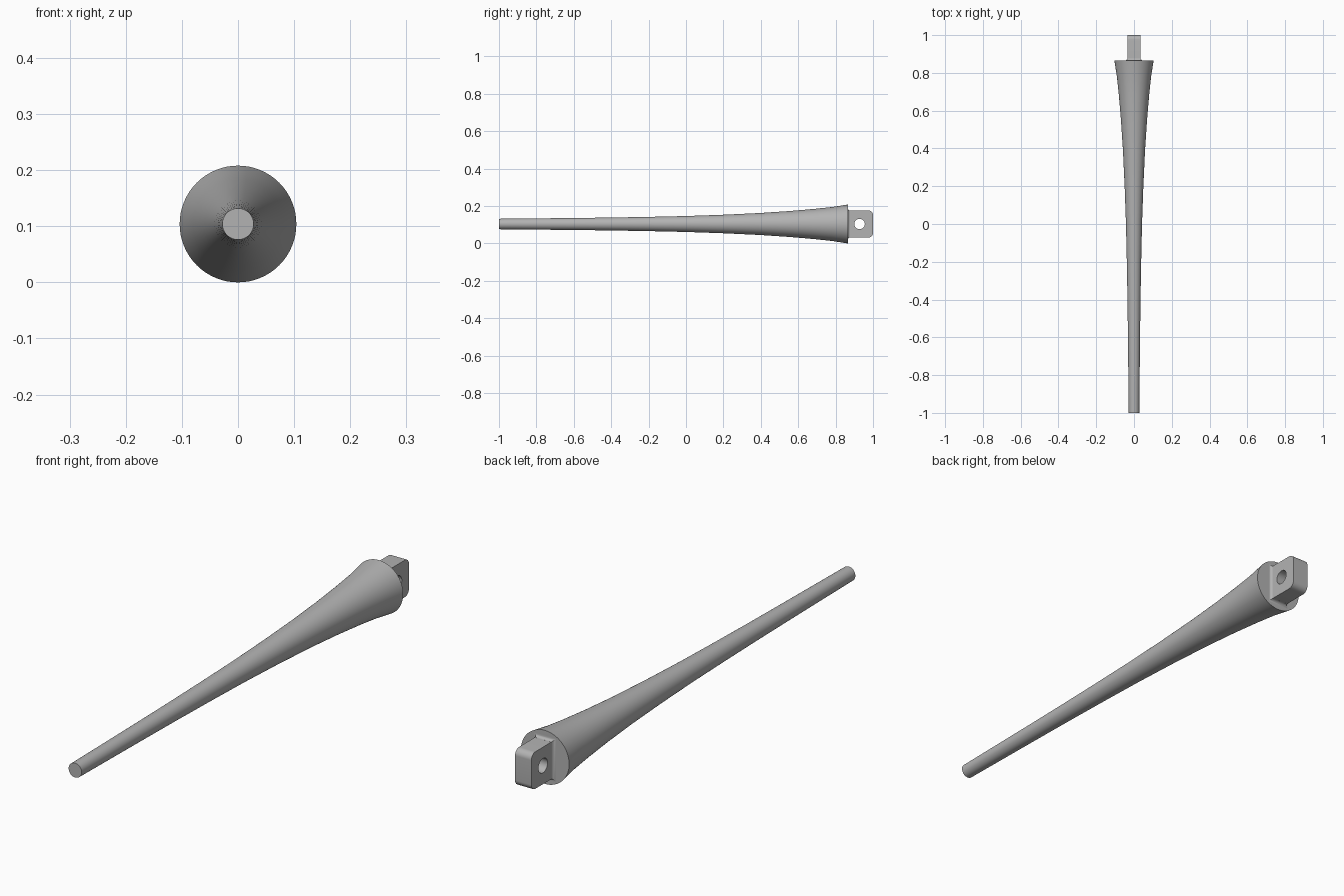
import bpy, bmesh
from math import sin, cos, pi, radians

if "Cube" in bpy.data.objects:
    bpy.data.objects.remove(bpy.data.objects["Cube"])

AXIS_Z = 0.104
FACE_Y = 0.866
TANG_X, TANG_Z = 0.035, 0.072

grey = bpy.data.materials.new("plain grey")
grey.use_nodes = True
grey.diffuse_color = (0.45, 0.45, 0.45, 1)
grey.node_tree.nodes["Principled BSDF"].inputs["Base Color"].default_value = (0.45, 0.45, 0.45, 1)


def finish(obj):
    obj.data.materials.clear()
    obj.data.materials.append(grey)
    bpy.ops.object.select_all(action='DESELECT')
    obj.select_set(True)
    bpy.context.view_layer.objects.active = obj
    bpy.ops.object.shade_smooth_by_angle(angle=radians(30))


def add_object(name, mesh):
    obj = bpy.data.objects.new(name, mesh)
    bpy.context.collection.objects.link(obj)
    return obj


def loft(name, rings):
    """Skin a row of closed rings and cap both ends."""
    bm = bmesh.new()
    loops = [[bm.verts.new(p) for p in ring] for ring in rings]
    n = len(loops[0])
    for a, b in zip(loops, loops[1:]):
        for i in range(n):
            j = (i + 1) % n
            bm.faces.new((a[i], a[j], b[j], b[i]))
    bm.faces.new(loops[0])
    bm.faces.new(loops[-1])
    bmesh.ops.recalc_face_normals(bm, faces=bm.faces)
    mesh = bpy.data.meshes.new(name)
    bm.to_mesh(mesh)
    bm.free()
    finish(add_object(name, mesh))


def arc(cx, cy, r, start, sweep, steps):
    return [(cx + r * cos(start + sweep * i / steps),
             cy + r * sin(start + sweep * i / steps)) for i in range(steps + 1)]


# Flared round shaft: (y, radius)
profile = [(-1, 0.028), (-0.8, 0.030), (-0.6, 0.032), (-0.4, 0.0345),
           (-0.2, 0.038), (0, 0.0425), (0.2, 0.0495), (0.4, 0.059),
           (0.55, 0.069), (0.68, 0.080), (0.78, 0.0905), (FACE_Y, 0.104)]
loft("tapered_shaft", [[(x, y, AXIS_Z + z) for x, z in arc(0, 0, r, 0, 2 * pi, 64)[:-1]]
                       for y, r in profile])

# Rounded tang plate with a cross hole
curve = bpy.data.curves.new("tang_outline", 'CURVE')
curve.dimensions = '2D'
curve.fill_mode = 'BOTH'
curve.extrude = TANG_X
corner = 0.025
outline = ([(FACE_Y - 0.01, -TANG_Z)]
           + arc(1 - corner, corner - TANG_Z, corner, -pi / 2, pi / 2, 10)
           + arc(1 - corner, TANG_Z - corner, corner, 0, pi / 2, 10)
           + [(FACE_Y - 0.01, TANG_Z)])
hole = arc(0.928, 0, 0.028, 0, 2 * pi, 40)[:-1]
for points in (outline, hole):
    spline = curve.splines.new('POLY')
    spline.points.add(len(points) - 1)
    for p, (u, v) in zip(spline.points, points):
        p.co = (u, v, 0, 1)
    spline.use_cyclic_u = True
helper = add_object("tang_outline", curve)
bpy.context.view_layer.update()
mesh = bpy.data.meshes.new_from_object(helper.evaluated_get(bpy.context.evaluated_depsgraph_get()))
bpy.data.objects.remove(helper)
bm = bmesh.new()
bm.from_mesh(mesh)
bmesh.ops.remove_doubles(bm, verts=bm.verts, dist=0.0001)
bmesh.ops.recalc_face_normals(bm, faces=bm.faces)
bm.to_mesh(mesh)
bm.free()
for v in mesh.vertices:
    u, w, depth = v.co
    v.co = (depth, u, w + AXIS_Z)
finish(add_object("tang_plate", mesh))

# Concave fillet where the tang meets the shaft
fillet = 0.012
rings = []
for i in range(9):
    a = pi / 2 * i / 8
    grow, y = fillet * (1 - sin(a)) + 0.0002, FACE_Y + fillet * (1 - cos(a))
    hx, hz = TANG_X + grow, TANG_Z + grow
    rings.append([(sx * hx, y, AXIS_Z + sz * hz)
                  for sx, sz in ((1, 1), (-1, 1), (-1, -1), (1, -1))])
loft("tang_fillet", rings)
